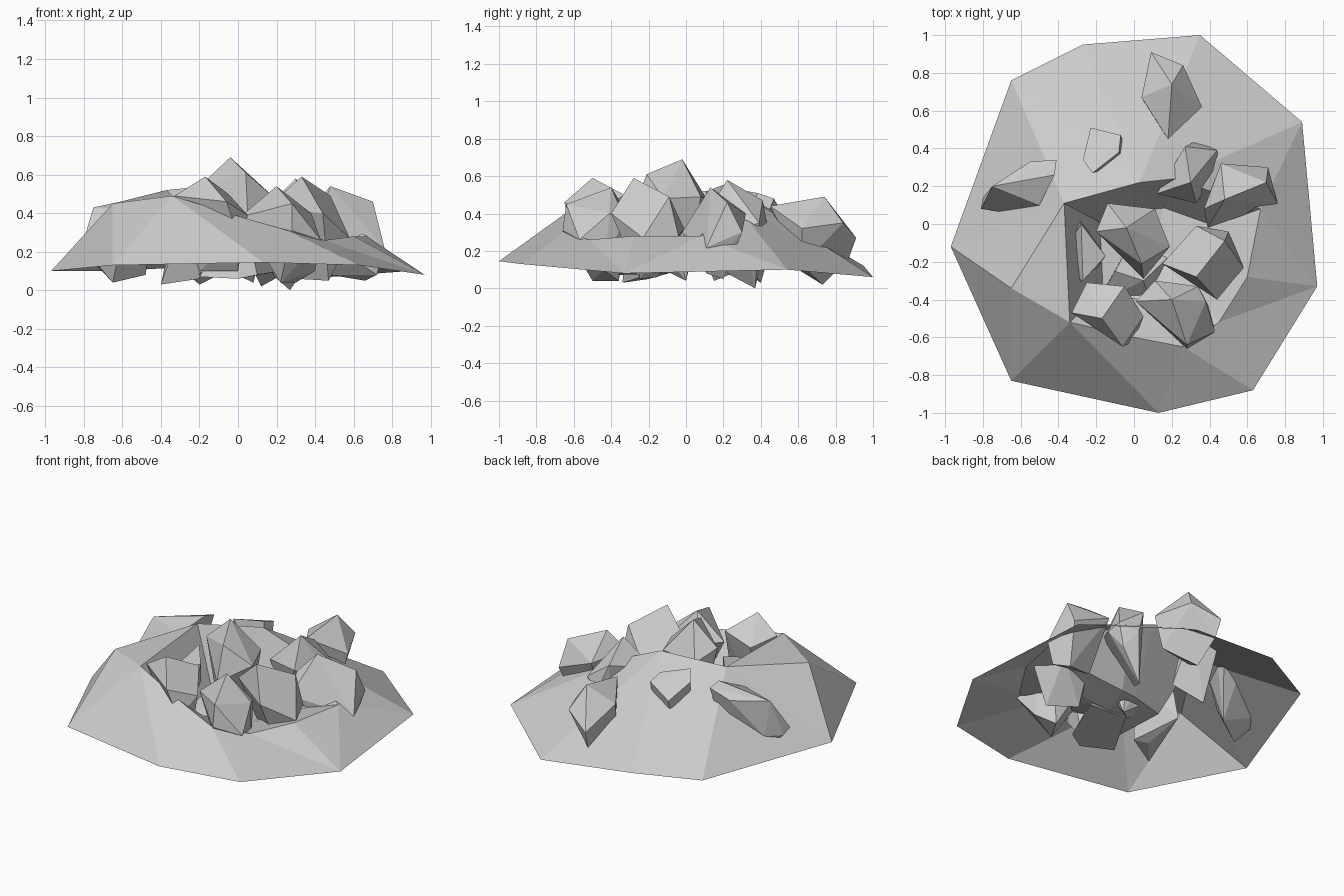
import bpy, bmesh, math
from mathutils import Vector

cube = bpy.data.objects.get("Cube")
if cube:
    bpy.data.objects.remove(cube, do_unlink=True)

# Single stone colour
stone = bpy.data.materials.new("stone_grey")
stone.use_nodes = True
colour = (0.6, 0.6, 0.6, 1)
stone.diffuse_color = colour
stone.node_tree.nodes["Principled BSDF"].inputs["Base Color"].default_value = colour
stone.node_tree.nodes["Principled BSDF"].inputs["Roughness"].default_value = 0.9


def finish(bm, name):
    """Turn a bmesh into a flat shaded stone object."""
    mesh = bpy.data.meshes.new(name)
    bm.to_mesh(mesh)
    bm.free()
    mesh.materials.append(stone)
    obj = bpy.data.objects.new(name, mesh)
    bpy.context.collection.objects.link(obj)
    return obj


def mound():
    """Open shell: outer edge (capitals), crater rim (small letters), shoulder s."""
    outer = [(-.65, .76, .1), (-.27, .95, .12), (.35, 1, .06), (.89, .54, .1),
             (.97, -.33, .08), (.63, -.88, .13), (.13, -1, .145),
             (-.65, -.83, .13), (-.97, -.12, .1)]
    rim = [(-.37, .11, .52), (.03, .22, .56), (.22, .24, .48), (.67, .08, .28),
           (.6, -.28, .28), (.45, -.52, .26), (.26, -.65, .31),
           (0, -.6, .385), (-.34, -.52, .49)]
    bm = bmesh.new()
    points = {}
    for letters, coords in (("ABCDEFGHI", outer), ("abcdefghi", rim)):
        for letter, co in zip(letters, coords):
            points[letter] = bm.verts.new(co)
    points["s"] = bm.verts.new((-.65, -.34, .45))

    slopes = ("AaI asI sHI siH sai Aba ABb BCb Ccb CDc Ddc DEd Eed Efe EFf "
              "Fgf FGg Ghg Gih GHi")
    for tri in slopes.split():
        bm.faces.new([points[letter] for letter in tri])

    # Crater: steep wall at the back left, gentle shelf at the front right
    middle = Vector((.08, -.13, .11))
    bottom = bm.verts.new(middle)
    edge = [points[letter] for letter in "abcdefghi"]
    shelf = []
    for vert, letter in zip(edge, "abcdefghi"):
        co = middle + (vert.co - middle) * .58
        co.z = .22 if letter in "defgh" else .12
        shelf.append(bm.verts.new(co))
    for n in range(len(edge)):
        m = (n + 1) % len(edge)
        bm.faces.new((edge[n], edge[m], shelf[m], shelf[n]))
        bm.faces.new((shelf[n], shelf[m], bottom))
    bmesh.ops.recalc_face_normals(bm, faces=bm.faces)
    # Keep the outer slopes pointing up
    bm.faces.ensure_lookup_table()
    if bm.faces[0].normal.z < 0:
        bmesh.ops.reverse_faces(bm, faces=bm.faces)
    return finish(bm, "crater_mound")


def boulder(name, crown, foot):
    """Faceted stone: the hull of a few crown corners and foot corners."""
    bm = bmesh.new()
    for corner in crown + foot:
        bm.verts.new(corner)
    hull = bmesh.ops.convex_hull(bm, input=bm.verts)
    spare = [g for g in hull["geom_interior"] if isinstance(g, bmesh.types.BMVert)]
    bmesh.ops.delete(bm, geom=spare, context="VERTS")
    bmesh.ops.dissolve_limit(bm, angle_limit=math.radians(8),
                             verts=bm.verts, edges=bm.edges)
    bmesh.ops.recalc_face_normals(bm, faces=bm.faces)
    return finish(bm, name)


mound()

# Stones half buried in the outer slope
boulder("back_boulder",
        [(.18, .45, .44), (.2, .74, .49), (.26, .84, .35), (.09, .91, .27),
         (.36, .62, .32), (.04, .67, .38)],
        [(.1, .87, .16), (.12, .73, .02), (.3, .62, .12), (.08, .6, .1)])
boulder("small_buried_boulder",
        [(-.07, .47, .48), (-.08, .38, .51), (-.23, .51, .41), (-.27, .34, .48),
         (-.22, .27, .53)],
        [(-.2, .4, .03), (-.26, .33, .08), (-.02, .33, .12)])
boulder("side_boulder",
        [(-.75, .2, .43), (-.81, .08, .23), (-.6, .05, .28), (-.5, .1, .42),
         (-.41, .34, .48), (-.42, .26, .5), (-.55, .33, .43)],
        [(-.65, .15, .04), (-.48, .25, .08), (-.72, .22, .2), (-.8, .14, .2)])

# Stones heaped in the crater
boulder("inner_back_boulder",
        [(.3, .22, .58), (.27, .41, .47), (.33, .44, .31), (.44, .39, .35),
         (.45, .3, .32), (.33, .11, .4), (.12, .16, .4)],
        [(.27, .37, 0), (.18, .22, .08), (.4, .38, .2)])
boulder("right_boulder",
        [(.48, .13, .54), (.7, .22, .46), (.71, .3, .3), (.46, .32, .4),
         (.37, .08, .42), (.39, -.02, .3)],
        [(.76, .11, .22), (.72, .11, .08), (.48, .16, .08), (.66, .2, .05)])
boulder("top_boulder",
        [(-.04, -.02, .69), (.04, -.21, .61), (.11, .08, .49), (.19, -.12, .48),
         (-.2, -.04, .54), (-.14, .11, .48), (.05, -.29, .4)],
        [(.08, 0, .04), (-.05, -.12, .1), (-.15, .03, .2)])
boulder("front_right_boulder",
        [(.33, -.28, .59), (.48, -.09, .49), (.44, -.4, .4), (.15, -.21, .43),
         (.33, -.01, .32), (.5, -.04, .28)],
        [(.58, -.23, .27), (.47, -.25, .05), (.3, -.15, .06)])
boulder("front_left_boulder",
        [(-.17, -.5, .59), (-.33, -.47, .49), (-.06, -.65, .46), (.05, -.49, .39),
         (-.05, -.33, .5), (-.25, -.31, .45)],
        [(0, -.62, .28), (0, -.48, .1), (-.2, -.4, .1)])
boulder("front_boulder",
        [(.2, -.4, .54), (.28, -.64, .45), (.01, -.41, .38), (.38, -.41, .4),
         (.34, -.33, .38), (.11, -.3, .38)],
        [(.43, -.57, .26), (.28, -.66, .31), (.22, -.5, .04), (.3, -.36, .04),
         (.4, -.44, .1)])
boulder("inner_left_boulder",
        [(-.28, 0, .45), (-.15, -.17, .42), (-.27, -.3, .4), (-.33, -.08, .36)],
        [(-.33, -.24, .3), (-.4, -.34, .03), (-.28, -.2, .05), (-.2, -.24, .06),
         (-.3, .05, .12)])

# Broad stone underneath the heap
boulder("lower_boulder",
        [(.05, -.3, .3), (-.1, -.25, .25)],
        [(.1, -.45, .08), (0, -.5, .06), (-.2, -.42, .07), (-.02, -.1, .08),
         (.22, -.14, .1)])
